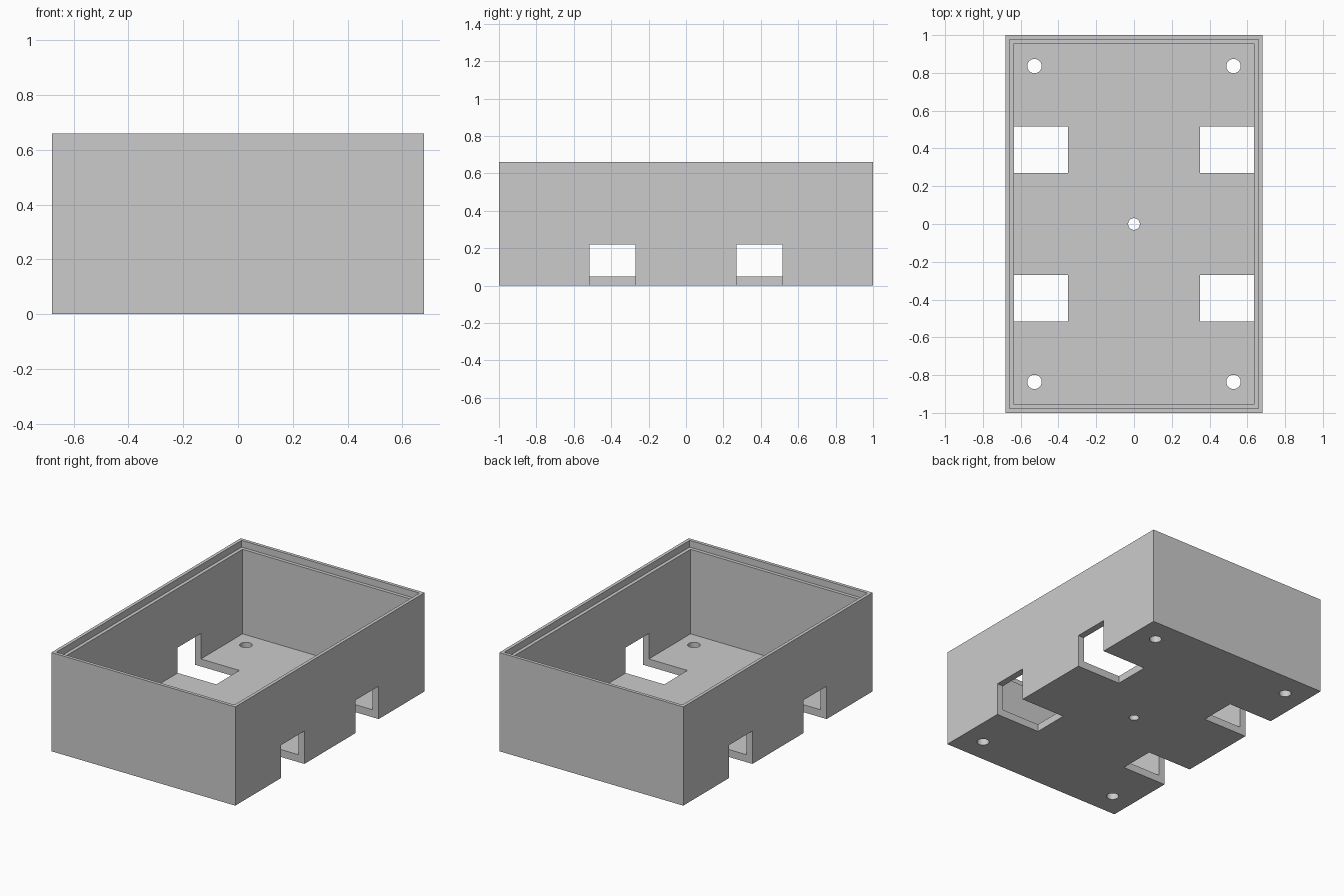
import bpy

if "Cube" in bpy.data.objects:
    bpy.data.objects.remove(bpy.data.objects["Cube"], do_unlink=True)

# Overall sizes: half width, half length, height
HX, HY, H = 0.68, 1.0, 0.66
WALL, LIP, FLOOR, LIP_DEPTH = 0.045, 0.022, 0.05, 0.045

grey = bpy.data.materials.new("plain grey")
grey.use_nodes = True
colour = (0.6, 0.6, 0.6, 1)
grey.diffuse_color = colour
grey.node_tree.nodes["Principled BSDF"].inputs["Base Color"].default_value = colour


def box(name, x0, x1, y0, y1, z0, z1):
    bpy.ops.mesh.primitive_cube_add(
        size=1, location=((x0 + x1) / 2, (y0 + y1) / 2, (z0 + z1) / 2))
    ob = bpy.context.object
    ob.name = name
    ob.scale = (x1 - x0, y1 - y0, z1 - z0)
    bpy.ops.object.transform_apply(location=True, rotation=False, scale=True)
    ob.data.materials.append(grey)
    return ob


def drill(name, x, y, radius):
    bpy.ops.mesh.primitive_cylinder_add(
        vertices=32, radius=radius, depth=FLOOR * 4, location=(x, y, 0))
    ob = bpy.context.object
    ob.name = name
    ob.data.materials.append(grey)
    return ob


def cut(target, cutter):
    cutter.hide_render = True
    mod = target.modifiers.new("cut", "BOOLEAN")
    mod.operation = "DIFFERENCE"
    mod.solver = "EXACT"
    mod.object = cutter
    bpy.context.view_layer.objects.active = target
    bpy.ops.object.modifier_apply(modifier=mod.name)
    bpy.data.objects.remove(cutter, do_unlink=True)


# Open tray
tray = box("enclosure_tray", -HX, HX, -HY, HY, 0, H)
cut(tray, box("cavity_cutter", WALL - HX, HX - WALL, WALL - HY, HY - WALL, FLOOR, H + 0.2))

# Stepped lip that seats a lid
cut(tray, box("lip_cutter", LIP - HX, HX - LIP, LIP - HY, HY - LIP, H - LIP_DEPTH, H + 0.1))

# Side openings through wall and floor, and corner screw holes
for sx in (-1, 1):
    for sy in (-1, 1):
        x0, x1 = sorted((sx * 0.35, sx * (HX + 0.1)))
        y0, y1 = sorted((sy * 0.27, sy * 0.515))
        cut(tray, box("opening_cutter", x0, x1, y0, y1, -0.1, 0.22))
        cut(tray, drill("screw_hole_cutter", sx * 0.527, sy * 0.836, 0.038))

# Centre hole
cut(tray, drill("centre_hole_cutter", 0, 0, 0.031))

# Crisp edges, smooth hole walls
bpy.ops.object.select_all(action="DESELECT")
tray.select_set(True)
bpy.context.view_layer.objects.active = tray
bpy.ops.object.shade_smooth_by_angle()
